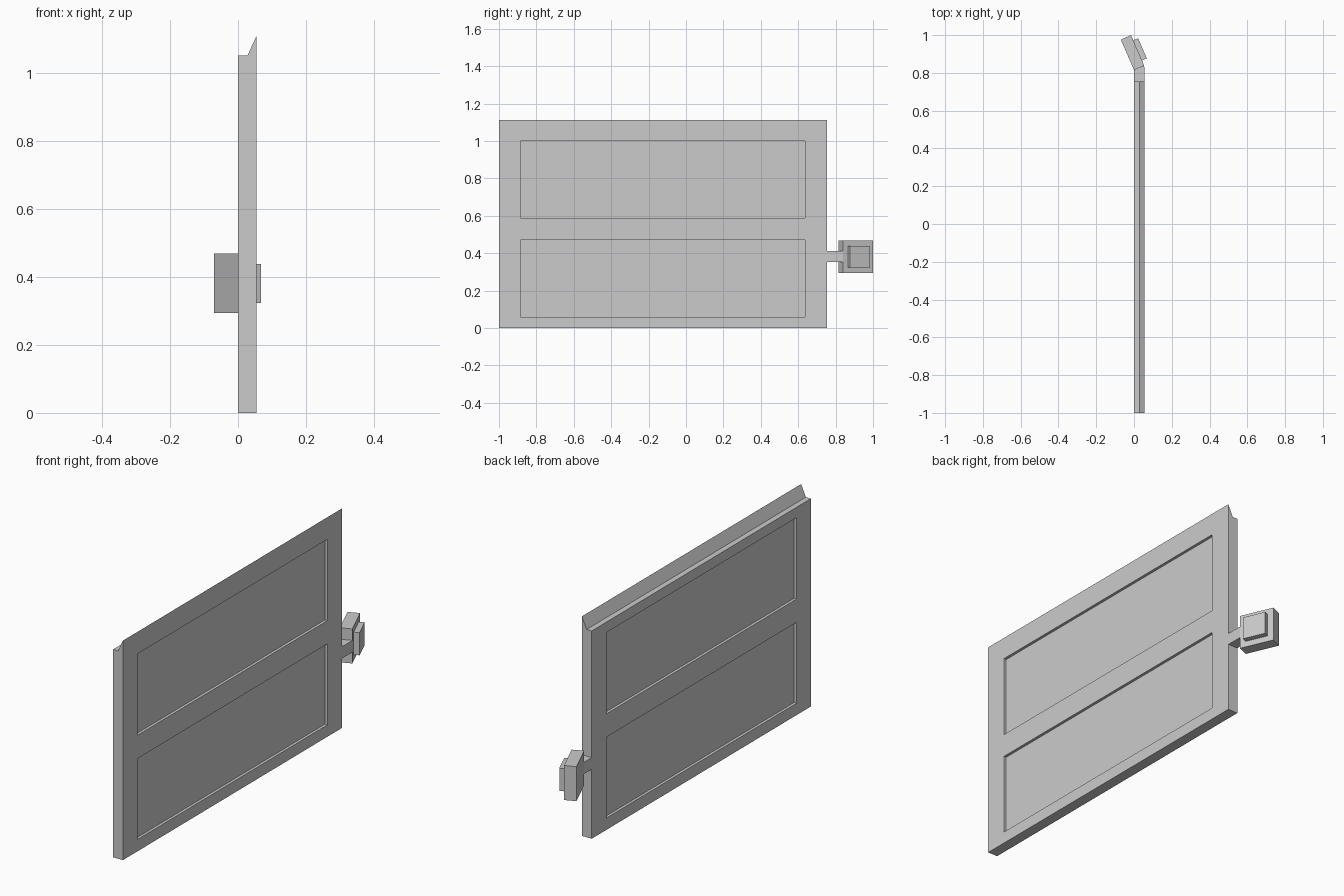
import bpy, bmesh
from mathutils import Vector

if "Cube" in bpy.data.objects:
    bpy.data.objects.remove(bpy.data.objects["Cube"])


def prism(name, base, sweep):
    """Closed solid made by sweeping a planar outline along a vector."""
    bm = bmesh.new()
    face = bm.faces.new([bm.verts.new(p) for p in base])
    ext = bmesh.ops.extrude_face_region(bm, geom=[face], use_keep_orig=True)
    verts = [v for v in ext["geom"] if isinstance(v, bmesh.types.BMVert)]
    bmesh.ops.translate(bm, verts=verts, vec=sweep)
    bmesh.ops.recalc_face_normals(bm, faces=bm.faces)
    mesh = bpy.data.meshes.new(name)
    bm.to_mesh(mesh)
    bm.free()
    obj = bpy.data.objects.new(name, mesh)
    bpy.context.collection.objects.link(obj)
    return obj


def plan_prism(name, outline, z0, z1):
    return prism(name, [(x, y, z0) for x, y in outline], (0, 0, z1 - z0))


T = 0.055       # door thickness
DEPTH = 0.014   # recess depth

# Door slab with a raised sloping lip along the top edge
profile = [(0, 0), (T, 0), (T, 1.112), (0.028, 1.053), (0, 1.053)]
door = prism("door_panel", [(x, -1, z) for x, z in profile], (0, 1.755, 0))

# Two rectangular recesses on each face
for z0, z1 in ((0.06, 0.47), (0.588, 1.0)):
    for x0, x1 in ((-0.05, DEPTH), (T - DEPTH, T + 0.05)):
        rect = [(x0, -0.885), (x1, -0.885), (x1, 0.637), (x0, 0.637)]
        cutter = plan_prism("recess_cutter", rect, z0, z1)
        cutter.hide_render = True
        mod = door.modifiers.new("recess", "BOOLEAN")
        mod.operation = "DIFFERENCE"
        mod.solver = "EXACT"
        mod.object = cutter
        bpy.context.view_layer.objects.active = door
        bpy.ops.object.modifier_apply(modifier=mod.name)
        bpy.data.objects.remove(cutter, do_unlink=True)

# Latch head is turned about 23.5 degrees from the door, measured in its own axes
corner = Vector((0.0, 0.815))
along = Vector((-0.398, 0.917))
across = Vector((0.917, 0.398))


def angled_block(name, s0, s1, t0, t1, z0, z1):
    pts = [corner + along * s + across * t
           for s, t in ((s0, t0), (s1, t0), (s1, t1), (s0, t1))]
    return plan_prism(name, pts, z0, z1)


angled_block("side_housing", 0, 0.176, 0, 0.059, 0.294, 0.469)
angled_block("side_plate", 0.03, 0.146, 0.059, 0.087, 0.324, 0.439)

# Short arm joining the housing to the door edge
end = corner + across * 0.059
plan_prism("side_arm", [(0, 0.755), (T, 0.755), (T, 0.80), end, corner], 0.352, 0.411)
